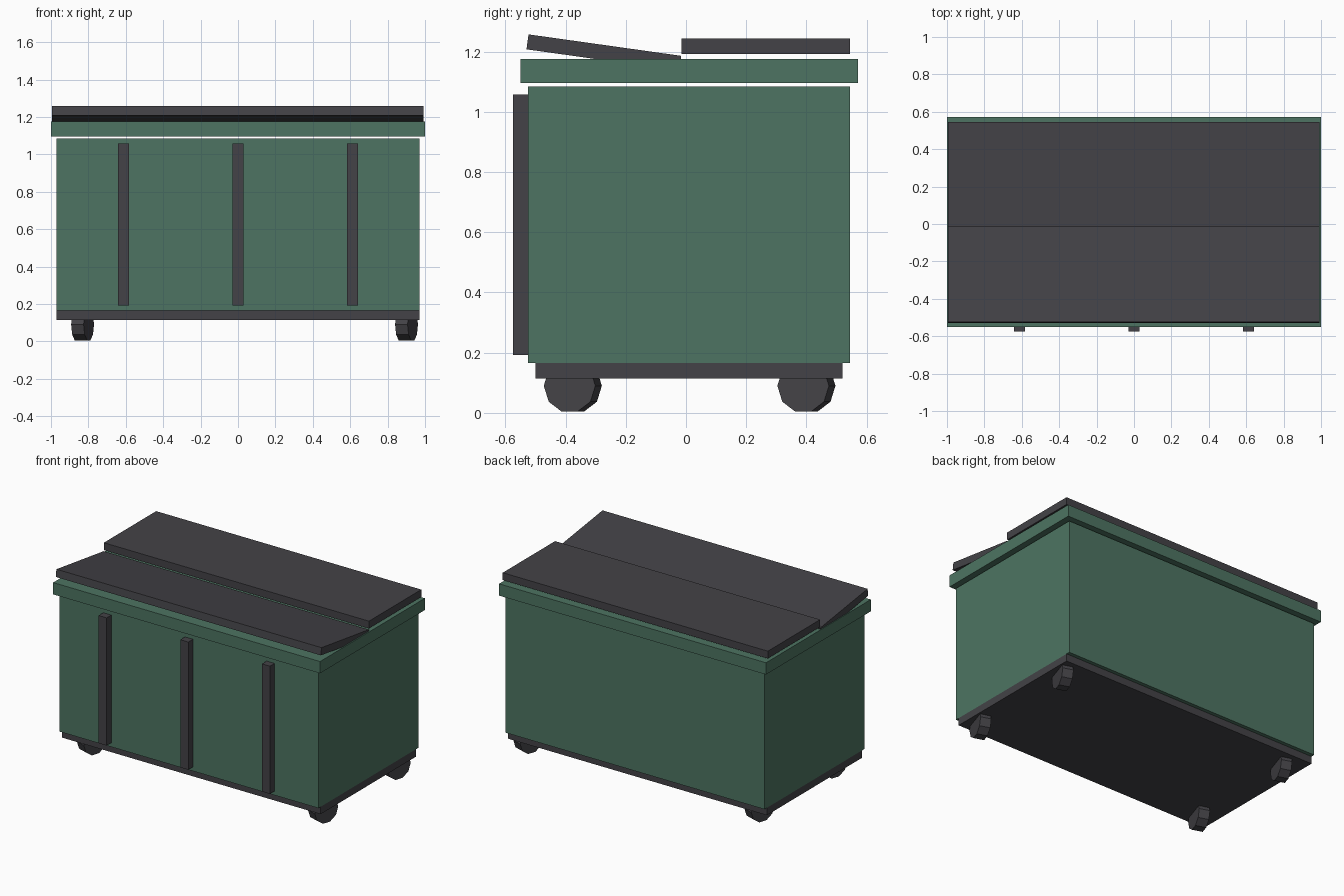
import bpy
from math import radians

if "Cube" in bpy.data.objects:
    bpy.data.objects.remove(bpy.data.objects["Cube"], do_unlink=True)


def make_material(name, rgb):
    mat = bpy.data.materials.new(name)
    mat.use_nodes = True
    mat.diffuse_color = (*rgb, 1)
    mat.node_tree.nodes["Principled BSDF"].inputs["Base Color"].default_value = (*rgb, 1)
    return mat


green = make_material("muted green", (0.075, 0.175, 0.122))
grey = make_material("dark grey", (0.057, 0.055, 0.063))


def box(name, x, y, z, mat, tilt=0):
    """Box from (low, high) ranges, optionally tilted about its x axis."""
    ranges = (x, y, z)
    bpy.ops.mesh.primitive_cube_add(size=1, location=[(a + b) / 2 for a, b in ranges])
    ob = bpy.context.object
    ob.name = name
    ob.scale = [b - a for a, b in ranges]
    bpy.ops.object.transform_apply(location=False, rotation=False, scale=True)
    ob.rotation_euler.x = radians(tilt)
    ob.data.materials.append(mat)
    return ob


# Container and the rim floating just above it
box("body", (-0.97, 0.97), (-0.525, 0.545), (0.165, 1.085), green)
box("rim", (-1, 1), (-0.55, 0.572), (1.096, 1.176), green)
box("base", (-0.97, 0.97), (-0.5, 0.52), (0.115, 0.165), grey)

# Two lid panels, the front one propped open
box("rear_lid", (-0.995, 0.992), (-0.015, 0.545), (1.193, 1.243), grey)
box("front_lid", (-0.995, 0.992), (-0.529, -0.017), (1.172, 1.222), grey, tilt=-8)

# Upright ribs on the front
for side, x in (("right", -0.612), ("middle", 0), ("left", 0.612)):
    box(f"{side}_rib", (x - 0.03, x + 0.03), (-0.575, -0.52), (0.193, 1.058), grey)

# Ten-sided wheels with a corner pointing down
for side, x in (("right", -0.831), ("left", 0.901)):
    for end, y in (("front", -0.376), ("rear", 0.4)):
        bpy.ops.mesh.primitive_cylinder_add(
            vertices=10, radius=0.09, depth=0.07,
            location=(x, y, 0.09), rotation=(0, radians(90), 0))
        wheel = bpy.context.object
        wheel.name = f"{end}_{side}_wheel"
        # Turn the profile so one corner sits on the ground
        low = min((wheel.matrix_world @ v.co).z for v in wheel.data.vertices)
        if low > 0.002:
            wheel.rotation_euler = (radians(18), radians(90), 0)
        wheel.data.materials.append(grey)
